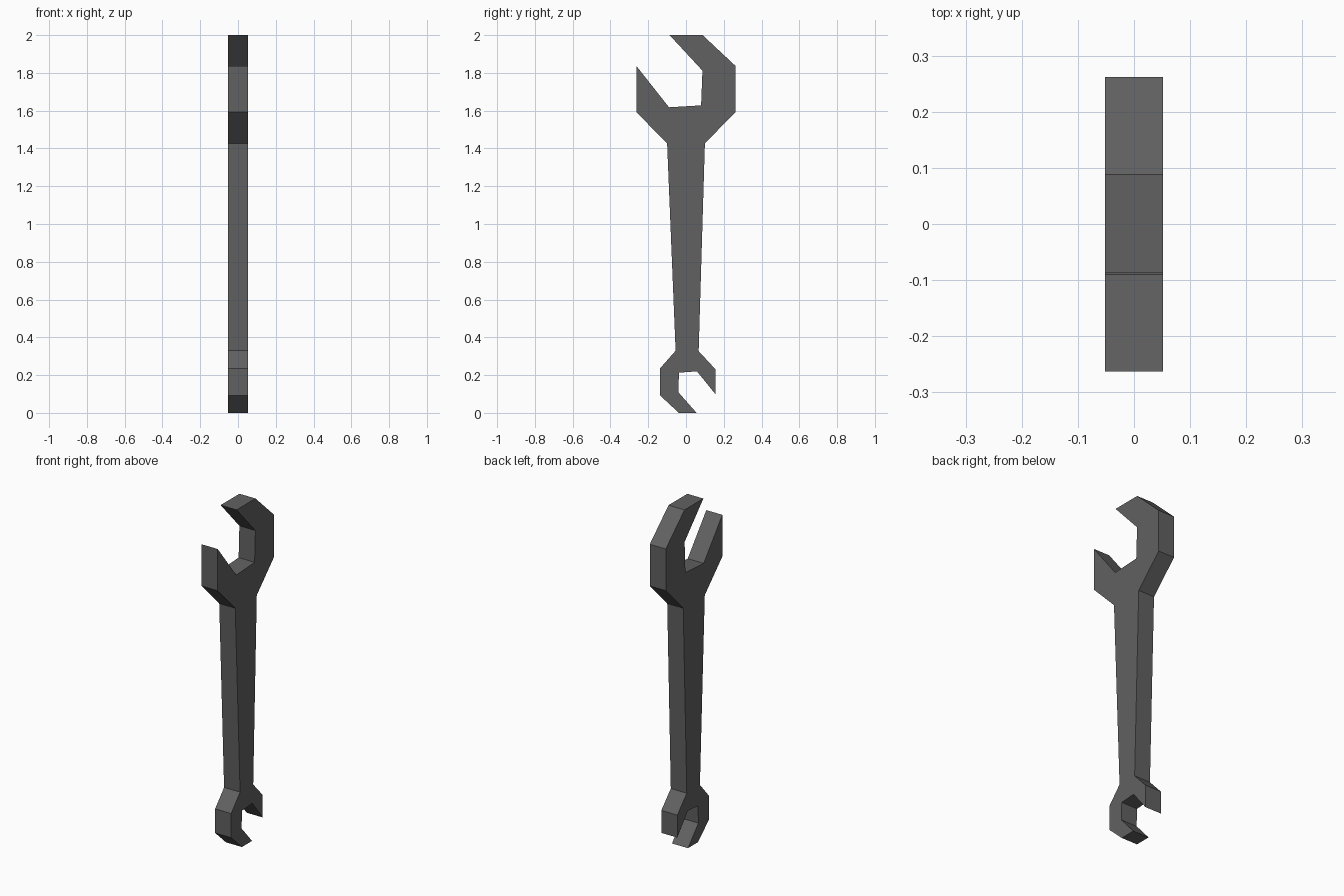
import bpy, bmesh

if "Cube" in bpy.data.objects:
    bpy.data.objects.remove(bpy.data.objects["Cube"])

HALF = 0.052  # half thickness along x

# Outline in (y, z), going round the wrench
large_jaw = [(-0.10, 1.427), (-0.263, 1.592), (-0.263, 1.837), (-0.09, 1.618),
             (0.08, 1.628), (0.087, 1.812), (-0.087, 2.0), (0.088, 2.0),
             (0.262, 1.837), (0.262, 1.592), (0.10, 1.427)]
small_jaw = [(0.067, 0.327), (0.155, 0.232), (0.155, 0.10), (0.058, 0.22),
             (-0.037, 0.213), (-0.041, 0.11), (0.056, 0.0), (-0.038, 0.0),
             (-0.138, 0.093), (-0.138, 0.235), (-0.055, 0.329)]

steel = bpy.data.materials.new("dark steel")
steel.diffuse_color = (0.12, 0.12, 0.12, 1)
steel.use_nodes = True
steel.node_tree.nodes["Principled BSDF"].inputs["Base Color"].default_value = steel.diffuse_color

# Flat wrench body: the two jaws joined by the tapered handle
bm = bmesh.new()
face = bm.faces.new([bm.verts.new((-HALF, y, z)) for y, z in large_jaw + small_jaw])
ext = bmesh.ops.extrude_face_region(bm, geom=[face], use_keep_orig=True)
bmesh.ops.translate(bm, vec=(2 * HALF, 0, 0),
                    verts=[g for g in ext["geom"] if isinstance(g, bmesh.types.BMVert)])
bmesh.ops.recalc_face_normals(bm, faces=bm.faces)
mesh = bpy.data.meshes.new("wrench_body")
bm.to_mesh(mesh)
bm.free()
mesh.materials.append(steel)
bpy.context.collection.objects.link(bpy.data.objects.new("wrench_body", mesh))
